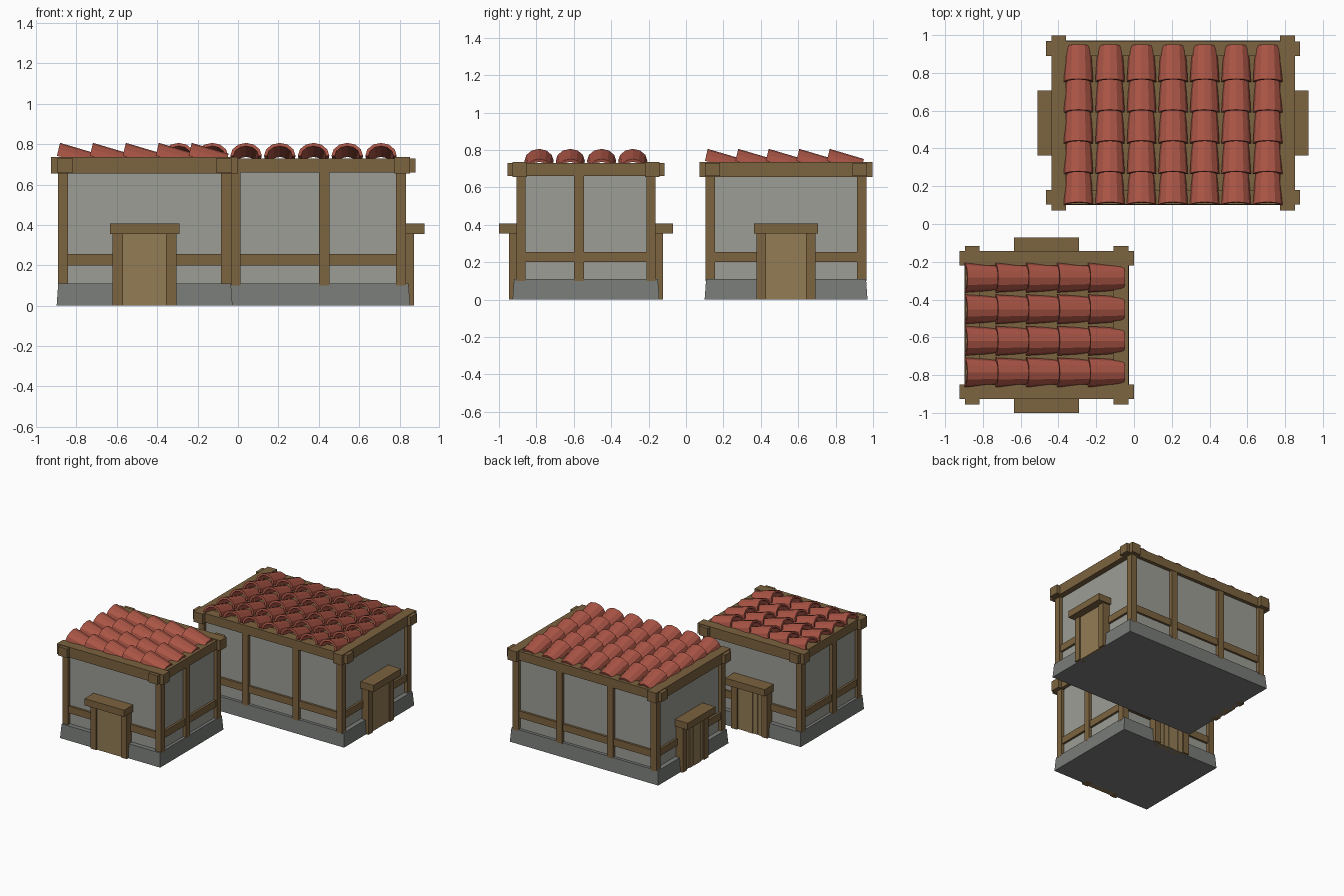
import bpy, bmesh, math, random
from mathutils import Matrix, Vector

if "Cube" in bpy.data.objects:
    bpy.data.objects.remove(bpy.data.objects["Cube"])

random.seed(4)


def material(name, rgb):
    m = bpy.data.materials.new(name)
    m.diffuse_color = (*rgb, 1)
    m.use_nodes = True
    m.node_tree.nodes["Principled BSDF"].inputs["Base Color"].default_value = m.diffuse_color
    return m


WOOD = material("timber", (0.20, 0.125, 0.05))
DOOR = material("door_wood", (0.29, 0.20, 0.09))
CLAY = material("clay", (0.40, 0.09, 0.06))
WALL = material("plaster", (0.33, 0.34, 0.30))
STONE = material("stone", (0.19, 0.20, 0.19))


def finish(bm, name, mat, frame):
    bmesh.ops.recalc_face_normals(bm, faces=bm.faces)
    me = bpy.data.meshes.new(name)
    bm.to_mesh(me)
    bm.free()
    me.materials.append(mat)
    ob = bpy.data.objects.new(name, me)
    ob.matrix_world = frame
    bpy.context.collection.objects.link(ob)
    return ob


def box(name, mat, frame, x0, x1, y0, y1, z0, z1, taper=0.0):
    """Box from its limits; taper pulls the top edges inward."""
    bm = bmesh.new()
    bmesh.ops.create_cube(bm, size=1)
    for v in bm.verts:
        t = taper if v.co.z > 0 else 0
        sx, sy = math.copysign(1, v.co.x), math.copysign(1, v.co.y)
        v.co = Vector(((x0 + x1) / 2 + v.co.x * (x1 - x0) - sx * t,
                       (y0 + y1) / 2 + v.co.y * (y1 - y0) - sy * t,
                       z0 if v.co.z < 0 else z1))
    return finish(bm, name, mat, frame)


def add_tile(bm, mtx, length=0.19, segs=6, thick=0.016):
    """Tapered half-round tile running along +x."""
    rings = []
    for x, r, h in ((0, 0.078, 0.066), (length, 0.066, 0.056)):
        ring = []
        for inset in (0, thick):
            ring.append([bm.verts.new(mtx @ Vector((
                x, (r - inset) * math.cos(math.pi * i / segs),
                (h - inset) * math.sin(math.pi * i / segs))))
                for i in range(segs + 1)])
        rings.append(ring)
    (ao, ai), (bo, bi) = rings
    for i in range(segs):
        for p, q in ((ao, bo), (bo, bi), (bi, ai), (ai, ao)):
            bm.faces.new((p[i], p[i + 1], q[i + 1], q[i]))
    for i in (0, segs):
        bm.faces.new((ao[i], bo[i], bi[i], ai[i]))


def house(tag, frame, hd, cols, mid_posts):
    """hd: half depth to the outside of the end beams; width is shared."""
    hw = 0.4325

    def part(name, mat, *lim, **kw):
        return box(f"{tag}_{name}", mat, frame, *lim, **kw)

    # Stone plinth, plaster core and roof deck
    part("plinth", STONE, -hw - .003, hw + .003, -hd, hd, 0, 0.11, taper=0.008)
    px, py = hw - 0.003, hd - 0.02          # outer faces of the posts
    part("walls", WALL, -px + .025, px - .025, -py + .025, py - .025, 0.10, 0.69)
    part("roof_deck", WOOD, -.38, .38, -hd + .05, hd - .05, 0.67, 0.715)

    for s in (-1, 1):
        def span(a, b):
            return sorted((s * a, s * b))
        side = "right" if s > 0 else "left"
        end = "back" if s > 0 else "front"
        # Top beams crossing at the corners
        part(f"{end}_beam", WOOD, -.4625, .4625, *span(hd - .078, hd), .655, .735)
        part(f"{side}_beam", WOOD, *span(hw - .078, hw), -hd - .027, hd + .027, .66, .73)
        # Corner posts, intermediate posts and rails
        for e, n in ((-1, "front"), (1, "back")):
            part(f"{side}_{n}_post", WOOD, *span(px - .05, px),
                 *sorted((e * (py - .05), e * py)), .10, .66)
        for i, y in enumerate(mid_posts):
            part(f"{side}_mid_post_{i}", WOOD, *span(px - .05, px), y - .026, y + .026, .10, .66)
        part(f"{side}_rail", WOOD, *span(px - .05, px - .008), -py + .03, py - .03, .20, .255)
        part(f"{end}_rail", WOOD, -px + .03, px - .03, *span(py - .05, py - .008), .20, .255)
        # Doorway: jambs, lintel and door boards
        for e, n in ((-1, "left"), (1, "right")):
            part(f"{end}_{n}_jamb", WOOD, *sorted((e * .107, e * .158)),
                 *span(hd - .04, hd + .02), 0, .36)
        part(f"{end}_lintel", WOOD, -.172, .172, *span(hd - .04, hd + .072), .355, .408)
        if s < 0:
            part("front_door", DOOR, -.11, .11, *span(hd - .04, hd + .01), 0, .357)
        else:
            for i in range(5):
                x = -.108 + i * .0432
                part(f"back_door_board_{i}", DOOR, x, x + .0405,
                     *span(hd - .04, hd + random.uniform(.004, .018)), 0, .357)

    # Overlapping clay tiles
    bm = bmesh.new()
    tilt = Matrix.Rotation(math.radians(13.5), 4, 'Y')
    for c in range(cols):
        for r in range(5):
            pos = (-.434 + r * .163, (c - (cols - 1) / 2) * .167, .742)
            add_tile(bm, Matrix.Translation(pos) @ tilt)
    finish(bm, f"{tag}_roof_tiles", CLAY, frame)


house("small_house", Matrix.Translation((-.4625, -.535, 0)), .3925, 4, (-.037,))
house("large_house", Matrix.Translation((.207, .535, 0)) @ Matrix.Rotation(math.pi / 2, 4, 'Z'),
      .645, 7, (-.22, .22))
